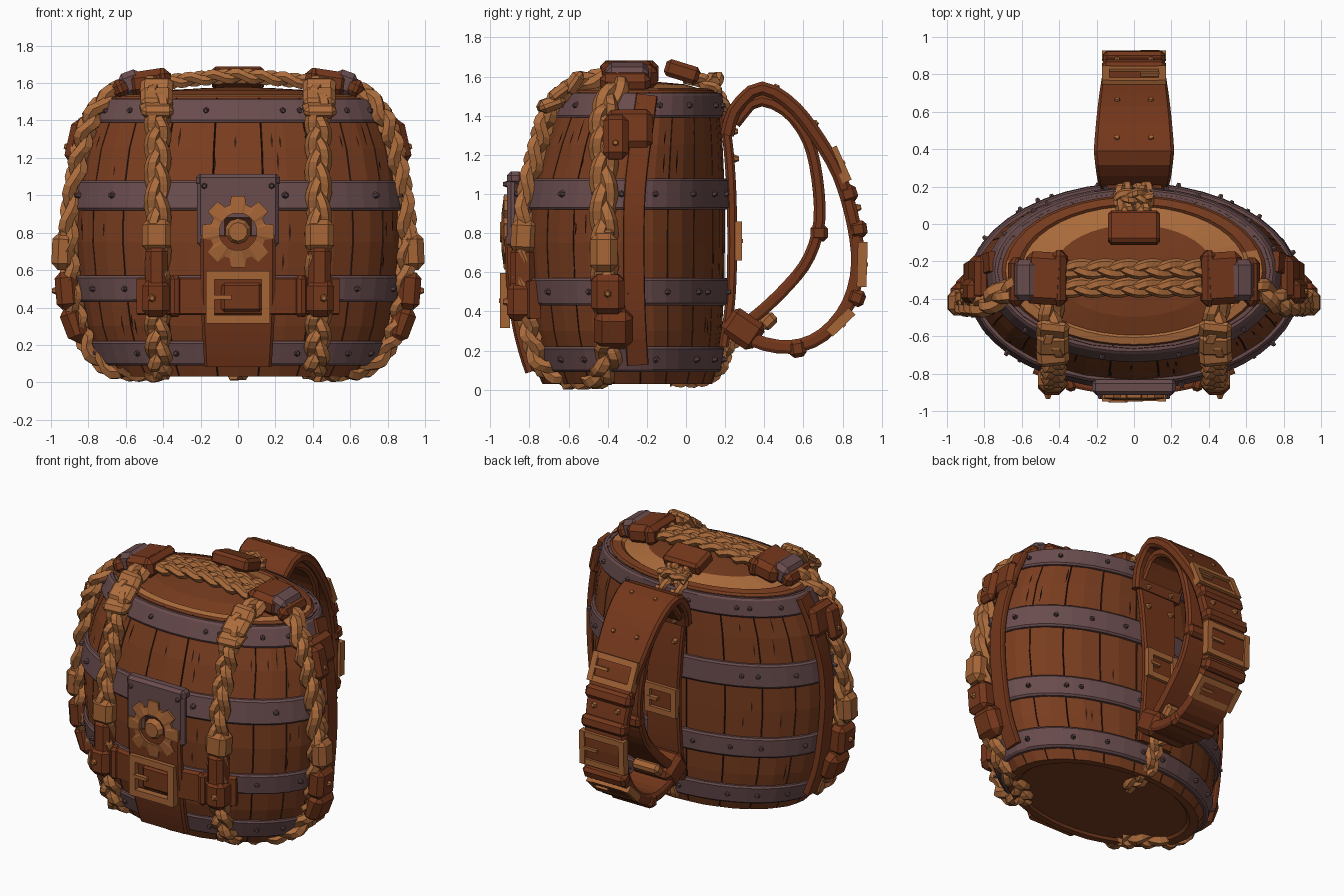
import bpy, bmesh, math, random
from math import sin, cos, pi
from mathutils import Vector, Matrix, Euler

if "Cube" in bpy.data.objects:
    bpy.data.objects.remove(bpy.data.objects["Cube"])
random.seed(4)

def material(name, c):
    m = bpy.data.materials.new(name)
    m.diffuse_color = (*c, 1)
    m.use_nodes = True
    m.node_tree.nodes["Principled BSDF"].inputs["Base Color"].default_value = m.diffuse_color
    return m
WOOD = material("barrel wood", (.19, .046, .0135))
LEATHER = material("brown leather", (.175, .038, .011))
DARK = material("dark seams", (.035, .011, .006))
ROPE = material("tan rope", (.42, .152, .046))
BRASS = material("tan fittings", (.375, .128, .037))
METAL = material("plum iron", (.142, .072, .075))
STUD = material("dark iron studs", (.095, .05, .052))

def finish(name, bm, *mats):
    bmesh.ops.recalc_face_normals(bm, faces=bm.faces)
    me = bpy.data.meshes.new(name)
    bm.to_mesh(me)
    bm.free()
    ob = bpy.data.objects.new(name, me)
    for m in mats:
        me.materials.append(m)
    bpy.context.collection.objects.link(ob)
    return ob

# Barrel surface: z, x radius, centre y, y radius
PROF = [(.03, .69, -.30, .43), (.12, .75, -.305, .465), (.30, .81, -.32, .50), (.5, .845, -.33, .52),
        (.75, .87, -.335, .53), (1.0, .865, -.33, .525), (1.25, .82, -.295, .478), (1.52, .725, -.25, .412)]
def surf(z, a, off=0):
    z = max(.03, min(1.52, z))
    for p, q in zip(PROF, PROF[1:]):
        if z <= q[0]:
            f = (z - p[0]) / (q[0] - p[0])
            rx, cy, ry = [p[i] + (q[i] - p[i]) * f for i in (1, 2, 3)]
            return Vector(((rx + off) * sin(a), cy - (ry + off) * cos(a), z))

def rings(bm, loops, mat=lambda i, j: 0, close=False):
    vs = [[bm.verts.new(p) for p in l] for l in loops]
    n = len(vs[0])
    for i in range(len(vs) if close else len(vs) - 1):
        for j in range(n):
            b, k = vs[(i + 1) % len(vs)], (j + 1) % n
            bm.faces.new((vs[i][j], vs[i][k], b[k], b[j])).material_index = mat(i, j)
    return vs

def path(pts, step):
    pts = [Vector(p) for p in pts]
    e = [2 * pts[0] - pts[1]] + pts + [2 * pts[-1] - pts[-2]]
    d = []
    for a, b, c, f in zip(e, e[1:], e[2:], e[3:]):
        for i in range(16):
            t = i / 16
            d.append(.5 * (2*b + (c-a)*t + (2*a-5*b+4*c-f)*t*t + (3*b-a-3*c+f)*t**3))
    d.append(pts[-1])
    out, acc = [d[0]], 0
    for a, b in zip(d, d[1:]):
        acc += (b - a).length
        if acc >= step:
            out.append(b)
            acc = 0
    return out

def frames(P, side):
    for i, p in enumerate(P):
        t = P[min(i + 1, len(P) - 1)] - P[max(i - 1, 0)]
        n = t.cross(Vector(side)).normalized()
        yield p, n.cross(t).normalized(), n

def rope(name, pts, side, r):
    """three plaited strands"""
    bm = bmesh.new()
    F = list(frames(path(pts, r * .38), side))
    for k in range(3):
        loops = []
        for i, (p, s, n) in enumerate(F):
            w = 2 * pi * (i * .38 / 4.6 + k / 3)
            c = p + s * (.48 * r * sin(w)) + n * (.3 * r * sin(2 * w))
            loops.append([c + (s * cos(h) + n * sin(h)) * r * .58 for h in [j * pi / 3 for j in range(6)]])
        vs = rings(bm, loops)
        bm.faces.new(vs[0])
        bm.faces.new(vs[-1])
    return finish(name, bm, ROPE)

def strap(name, pts, side, widths, thick, mat=LEATHER, step=.06):
    bm, loops = bmesh.new(), []
    F = list(frames(path(pts, step), side))
    for i, (p, s, n) in enumerate(F):
        f = i / (len(F) - 1) * (len(widths) - 1)
        k = min(int(f), len(widths) - 2)
        w, t = (widths[k] + (widths[k + 1] - widths[k]) * (f - k)) / 2, thick / 2
        loops.append([p + s * u * w + n * v * t for u, v in
                      ((-1, -.5), (-.92, -1), (.92, -1), (1, -.5), (1, .5), (.92, 1), (-.92, 1), (-1, .5))])
    vs = rings(bm, loops)
    bm.faces.new(vs[0])
    bm.faces.new(vs[-1])
    return finish(name, bm, mat)

def box(name, mat, loc, size, rot=(0, 0, 0), bevel=.018, taper=1):
    bm = bmesh.new()
    bmesh.ops.create_cube(bm, size=1)
    for v in bm.verts:
        k = taper if v.co.z < 0 else 1
        v.co = Vector((v.co.x * size[0] * k, v.co.y * size[1], v.co.z * size[2]))
    bmesh.ops.bevel(bm, geom=bm.edges[:], offset=bevel, segments=1, affect='EDGES')
    ob = finish(name, bm, mat)
    ob.location, ob.rotation_euler = loc, rot
    return ob

def buckle(name, loc, rot, w, h, t=.04, bar=.04):
    bm = bmesh.new()
    def bit(c, s):
        bmesh.ops.create_cube(bm, size=1, matrix=Matrix.Translation(c) @ Matrix.Diagonal((*s, 1)))
    for s in (-1, 1):
        bit((s * (w - bar) / 2, 0, 0), (bar, t, h))
        bit((0, 0, s * (h - bar) / 2), (w - bar * 2, t * .9, bar))
    bit((-w * .25, -t * .3, 0), (w * .3, t * .6, bar * .5))
    ob = finish(name, bm, BRASS)
    ob.location, ob.rotation_euler = loc, rot

def studs(name, mat, places, r=.02, h=.03):
    bm = bmesh.new()
    for p, n in places:
        q = Vector(n).to_track_quat('Z', 'Y').to_matrix().to_4x4()
        bmesh.ops.create_cone(bm, cap_ends=True, segments=6, radius1=r, radius2=r * .5, depth=h,
                              matrix=Matrix.Translation(p) @ q)
    finish(name, bm, mat)

# Staved barrel body with dark grooves and a recessed bottom
N, D = 20, .0045
ang = [(2 * pi * (k + .5) / N + o, g) for k in range(N) for o, g in ((-D, 0), (0, -.012), (D, 0), (pi / N, .004))]
bm = bmesh.new()
flat = lambda s, z: [Vector((.69 * s * sin(a), -.3 - .43 * s * cos(a), z)) for a, g in ang]
vs = rings(bm, [flat(.88, .045), flat(.91, .03)] + [[surf(p[0], a, g) for a, g in ang] for p in PROF],
           lambda i, j: 1 if j % 4 < 2 and i > 1 else 0)
bm.faces.new(vs[0])
finish("barrel_body", bm, WOOD, DARK)

# Domed lid: pale worn front rim and a pale crescent at the back
bm = bmesh.new()
E = [2 * pi * k / 44 for k in range(44)]
lid = [(1, 1.50), (.96, 1.53), (.87, 1.54), (.84, 1.53), (.6, 1.56), (.05, 1.58)]
vs = rings(bm, [[Vector((.715 * s * sin(a), -.25 - .41 * s * cos(a), z)) for a in E] for s, z in lid],
           lambda i, j: 1 if (i in (1, 2) and cos(E[j]) > -.2) or (i == 3 and cos(E[j]) < -.1) else 0)
bm.faces.new(vs[-1])
finish("barrel_lid", bm, WOOD, ROPE)

# Iron hoops and their studs
places = []
for name, z0, z1 in (("bottom", .09, .22), ("lower", .43, .57), ("middle", .92, 1.08), ("top", 1.39, 1.515)):
    bm = bmesh.new()
    rings(bm, [[surf(z, a, o) for a in E] for z, o in ((z0, -.02), (z0, .018), (z0 + .012, .027),
                                                       (z1 - .012, .027), (z1, .018), (z1, -.02))], close=True)
    finish(name + "_hoop", bm, METAL)
    for k in range(18):
        a = 2 * pi * (k + random.uniform(.1, .9)) / 18
        places.append((surf((z0 + z1) / 2, a, .03), (sin(a) / .86, -cos(a) / .53, 0)))
studs("hoop_studs", STUD, places)

# Tapered cracks in the staves
bm = bmesh.new()
for k in range(60):
    a, z, h = random.uniform(0, 2 * pi), random.choice((.25, .6, .75, 1.1, 1.25)), random.uniform(.06, .14)
    if random.random() < .5:
        z += .03
    bm.faces.new([bm.verts.new(surf(zz, a + o, .008)) for zz, o in
                  ((z, -.001), (z + h * .5, -.008), (z + h, 0), (z + h * .5, .008))])
finish("wood_cracks", bm, DARK)

# Twin carrying rope across the lid
for y in (-.24, -.34):
    rope("lid_rope", [(-.5, y, 1.59), (-.25, y, 1.62), (0, y, 1.638), (.25, y, 1.62), (.5, y, 1.59)], (0, 1, 0), .053)

for s in (-1, 1):
    # Front and side ropes
    rope("front_rope", [(s*x, y, z) for x, y, z in ((.45, -.32, 1.6), (.44, -.52, 1.57), (.43, -.68, 1.46), (.43, -.755, 1.25),
         (.43, -.82, .95), (.43, -.835, .6), (.43, -.80, .3), (.42, -.73, .12), (.4, -.58, .06))], (1, 0, 0), .07)
    rope("side_rope", [(s*x, y, z) for x, y, z in ((.5, -.3, 1.6), (.66, -.35, 1.55), (.79, -.42, 1.4), (.86, -.42, 1.15),
         (.905, -.42, .8), (.885, -.41, .5), (.83, -.39, .25), (.70, -.42, .09), (.52, -.5, .06), (.4, -.6, .06))], (0, 1, 0), .072)
    # Leather and iron clamps over the top corners
    box("corner_clamp", LEATHER, (s*.47, -.29, 1.605), (.22, .28, .13), (0, s*.15, s*.06), .035)
    box("corner_clamp_band", LEATHER, (s*.40, -.29, 1.615), (.08, .30, .13), (0, s*.1, 0), .03)
    box("corner_iron_cap", METAL, (s*.57, -.3, 1.6), (.13, .22, .13), (0, s*.35, 0), .03)
    box("corner_leather_tip", LEATHER, (s*.63, -.31, 1.57), (.08, .26, .1), (0, s*.4, 0), .03)
    # Front rope knots, wraps and sheaths
    for i, (y, z) in enumerate(((-.57, 1.565), (-.64, 1.52), (-.69, 1.46))):
        box("rope_knot", ROPE, (s*.435, y, z), (.175, .14, .07), (.95 - i * .3, 0, i * .1 - .1), .025)
    box("rope_wrap", BRASS, (s*.435, -.83, .785), (.155, .13, .17), (-.05, 0, 0), .03)
    box("rope_sheath", LEATHER, (s*.435, -.835, .60), (.12, .13, .26), (0, 0, 0), .03)
    box("rope_sheath_pocket", LEATHER, (s*.44, -.845, .45), (.145, .14, .2), (0, 0, 0), .035)
    box("belt_loop", LEATHER, (s*.34, -.855, .46), (.06, .08, .22), (0, 0, -s*.3))
    studs("sheath_stud", BRASS, [(Vector((s*.46, -.92, .45)), (0, -1, 0))], .026)
    # Side strap, pads and wraps
    strap("side_strap", [surf(z, s * (pi/2 + .12), .03) for z in (1.5, 1.3, 1.05, .8, .5, .3, .12)], (0, 1, 0), (.11, .11), .04)
    box("side_pad", LEATHER, (s*.825, -.29, 1.33), (.09, .24, .2), (0, -s*.22, 0), .03)
    box("side_flap", LEATHER, (s*.875, -.36, 1.29), (.07, .13, .23), (0, -s*.22, 0), .03)
    box("side_rope_wrap", BRASS, (s*.935, -.42, .70), (.12, .14, .2), (0, -s*.04, 0), .035)
    box("side_sheath", LEATHER, (s*.915, -.4, .49), (.12, .17, .2), (0, s*.08, 0), .03)
    box("side_wrap_rim", BRASS, (s*.925, -.42, .79), (.07, .1, .05), (0, 0, 0), .012)
    box("side_pouch", LEATHER, (s*.875, -.37, .31), (.13, .2, .2), (0, s*.3, 0), .04, .8)
    studs("side_studs", BRASS, [(Vector((s*.98, -.4, .49)), (s, 0, 0)), (Vector((s*.915, -.36, 1.26)), (s, 0, .2))], .024)

# Front leather flap, belt, and iron plate
strap("front_flap", [(0, surf(z, 0, .04).y, z) for z in (.09, .2, .35, .55, .8)], (1, 0, 0), (.36, .4, .4), .05)
strap("front_belt", [surf(.46, a, .04) for a in (-.65, -.4, -.2, 0, .2, .4, .65)], (0, 0, 1), (.2, .2), .06)
box("front_plate", METAL, (0, -.885, .92), (.44, .06, .39), (0, 0, 0), .02)
box("front_plate_lip", METAL, (0, -.872, 1.08), (.45, .08, .07), (0, 0, 0), .02)
box("front_plate_tip", LEATHER, (0, -.89, .67), (.38, .05, .14), (0, 0, 0), .02, .8)
studs("plate_studs", STUD, [(Vector((x, -.92, 1.05)), (0, -1, 0)) for x in (-.18, .18)])
buckle("front_buckle", (0, -.925, .455), (0, 0, 0), .34, .28, .05, .045)
box("belt_tongue", LEATHER, (.02, -.905, .455), (.22, .05, .16))

# Gear badge with eight teeth, dark recess and a boss
pts = [(2 * pi * k / 8 + o, r) for k in range(8) for o, r in ((-.29, .15), (-.19, .195), (.19, .195), (.29, .15))]
bm = bmesh.new()
rings(bm, [[Vector(((r * f or .1) * sin(a), y, .805 + (r * f or .1) * cos(a))) for a, r in pts]
           for f, y in ((1, -.89), (1, -.93), (0, -.942), (0, -.89))], close=True)
finish("gear_badge", bm, BRASS)
box("gear_recess", DARK, (0, -.914, .805), (.15, .006, .15), (0, 0, 0), .001)
bm = bmesh.new()
bmesh.ops.create_cone(bm, cap_ends=True, segments=10, radius1=.082, radius2=.05, depth=.05,
                      matrix=Matrix.Translation((0, -.925, .805)) @ Matrix.Rotation(pi / 2, 4, 'X'))
finish("gear_boss", bm, BRASS)

# Back loop: outer and inner leather bands
yz = lambda pts: [(0, y, z) for y, z in pts]
strap("outer_carry_strap", yz([(.21, 1.3), (.25, 1.43), (.38, 1.54), (.55, 1.445), (.71, 1.23), (.80, 1.05), (.865, .8),
      (.875, .6), (.82, .42), (.7, .28), (.55, .22), (.38, .24), (.2, .33)]), (1, 0, 0), (.36, .43, .38, .33, .3, .3, .3, .28), .07)
strap("inner_carry_strap", yz([(.25, 1.36), (.36, 1.475), (.51, 1.425), (.62, 1.28), (.67, 1.08), (.68, .85), (.62, .66),
      (.5, .51), (.36, .38), (.22, .28)]), (1, 0, 0), (.3, .34, .28, .26, .24), .06)
strap("back_strap", yz([(.19, 1.42), (.22, 1.2), (.235, .9), (.23, .5), (.19, .2)]), (1, 0, 0), (.3, .24, .26), .05)

# Buckles, keepers and studs on the back loop
for name, y, z, tilt, w, h in (("upper_buckle", .785, 1.15, .42, .34, .19), ("middle_buckle", .9, .64, -.03, .34, .23),
                               ("lower_buckle", .79, .345, -.8, .32, .16), ("back_buckle", .26, .76, 0, .24, .2)):
    buckle(name, (0, y, z), (-tilt, 0, pi), w, h, .05)
for y, z, tilt, w in ((.83, 1.0, .3, .34), (.88, .82, .12, .33), (.87, .47, -.35, .32), (.57, .21, -1.4, .32), (.68, .8, 0, .28)):
    box("strap_keeper", LEATHER, (0, y, z), (w, .09, .085), (tilt, 0, 0), .02)
box("strap_root", LEATHER, (0, .29, .31), (.3, .2, .16), (-.6, 0, 0), .03)
box("strap_root_wrap", BRASS, (0, .42, .35), (.2, .07, .09), (-.8, 0, 0))
studs("strap_studs", BRASS, [(Vector((x, y, z)), n) for x in (-.09, .09) for y, z, n in
      ((.46, 1.545, (0, .5, 1)), (.66, 1.36, (0, 1, .8)), (.88, .93, (0, 1, .2)), (.25, 1.32, (0, 1, 0)), (.255, 1.18, (0, 1, 0)))], .024)

# Rope ties holding the loop at top and bottom
box("top_tie_block", LEATHER, (0, -.02, 1.625), (.28, .18, .09), (-.3, 0, 0), .02)
for s in (-1, 1):
    rope("top_tie_rope", [(s*.03, .0, 1.6), (s*.05, .1, 1.57), (s*.06, .17, 1.49), (s*.03, .22, 1.36)], (1, 0, 0), .05)
rope("top_tie_cross", [(-.1, .13, 1.56), (0, .15, 1.59), (.1, .13, 1.56)], (0, 1, 0), .045)
rope("bottom_tie_rope", [(0, -.08, .06), (0, .08, .06), (0, .17, .12), (0, .22, .24), (0, .36, .3)], (1, 0, 0), .06)
